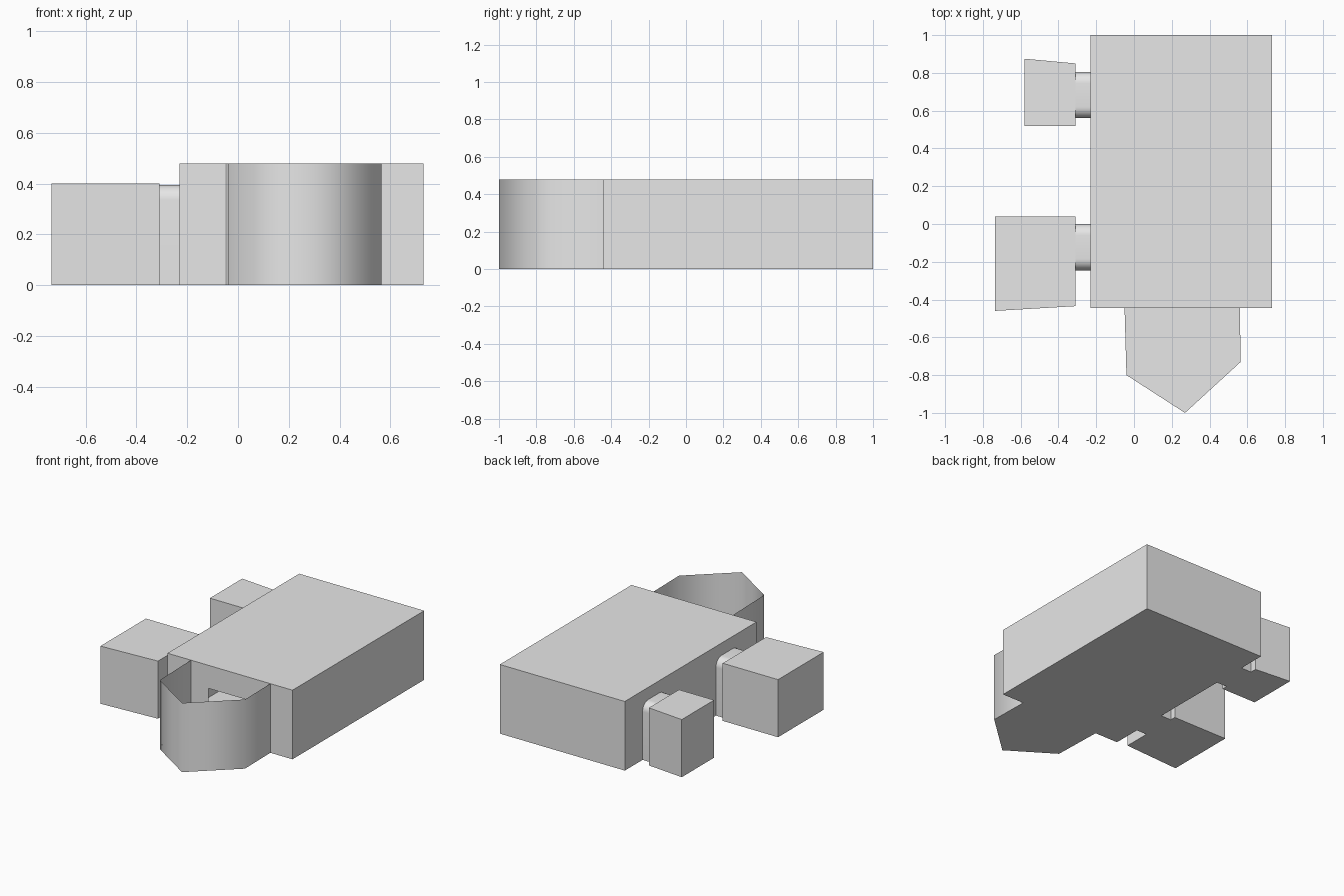
import bpy, bmesh, math

cube = bpy.data.objects.get("Cube")
if cube:
    bpy.data.objects.remove(cube, do_unlink=True)

grey = bpy.data.materials.new("plain grey")
grey.use_nodes = True
grey.diffuse_color = (0.8, 0.8, 0.8, 1)
grey.node_tree.nodes["Principled BSDF"].inputs["Base Color"].default_value = (0.8, 0.8, 0.8, 1)


def finish(name, bm):
    mesh = bpy.data.meshes.new(name)
    bm.to_mesh(mesh)
    bm.free()
    mesh.materials.append(grey)
    obj = bpy.data.objects.new(name, mesh)
    bpy.context.collection.objects.link(obj)
    return obj


def room(name, outline, height, roof=True, door=None, door_height=0, smooth=False):
    """Thin shell from a counter-clockwise plan; door is the index of the wall to open."""
    bm = bmesh.new()

    def ring(z):
        return [bm.verts.new((x, y, z)) for x, y in outline]

    low, high = ring(0), ring(height)
    n = len(outline)
    for i in range(n):
        j = (i + 1) % n
        if i == door:
            if door_height:
                a, b = (bm.verts.new((*outline[k], door_height)) for k in (i, j))
                bm.faces.new((a, b, high[j], high[i]))
            continue
        wall = bm.faces.new((low[i], low[j], high[j], high[i]))
        wall.smooth = smooth
    # The floor has its own corners when the walls are smooth
    base = ring(0) if smooth else low
    bm.faces.new(base[::-1])
    if roof:
        bm.faces.new(high)
    return finish(name, bm)


def passage(name, y0, y1, x0=-0.31, x1=-0.23, height=0.395, radius=0.06, steps=8):
    """Short link with a round-shouldered roof."""
    profile = [(y0, 0)]
    for cy, start in ((y0 + radius, math.pi), (y1 - radius, math.pi / 2)):
        for k in range(steps + 1):
            a = start - k / steps * math.pi / 2
            profile.append((cy + radius * math.cos(a), height - radius + radius * math.sin(a)))
    profile.append((y1, 0))
    bm = bmesh.new()
    near = [bm.verts.new((x0, y, z)) for y, z in profile]
    far = [bm.verts.new((x1, y, z)) for y, z in profile]
    for i in range(len(profile) - 1):
        f = bm.faces.new((near[i], near[i + 1], far[i + 1], far[i]))
        f.smooth = True
    floor = bm.faces.new((near[-1], near[0], far[0], far[-1]))
    bmesh.ops.recalc_face_normals(bm, faces=bm.faces)
    bmesh.ops.split_edges(bm, edges=list(floor.edges))
    return finish(name, bm)


# Main hall with a doorway in its front wall
room("main_hall",
     [(-0.23, -0.445), (0.085, -0.445), (0.435, -0.445), (0.73, -0.445), (0.73, 1), (-0.23, 1)],
     0.48, door=1, door_height=0.32)

# Open-topped pointed bay in front of the doorway
room("front_bay",
     [(-0.05, -0.445), (-0.04, -0.8), (0.27, -1), (0.565, -0.73), (0.56, -0.445)],
     0.48, roof=False, door=4, smooth=True)

# Side rooms
room("front_side_room", [(-0.735, -0.46), (-0.31, -0.435), (-0.31, 0.04), (-0.735, 0.04)], 0.4)
room("back_side_room", [(-0.58, 0.52), (-0.31, 0.52), (-0.31, 0.85), (-0.58, 0.875)], 0.4)

# Links between hall and side rooms
passage("front_passage", -0.245, 0)
passage("back_passage", 0.56, 0.805)
